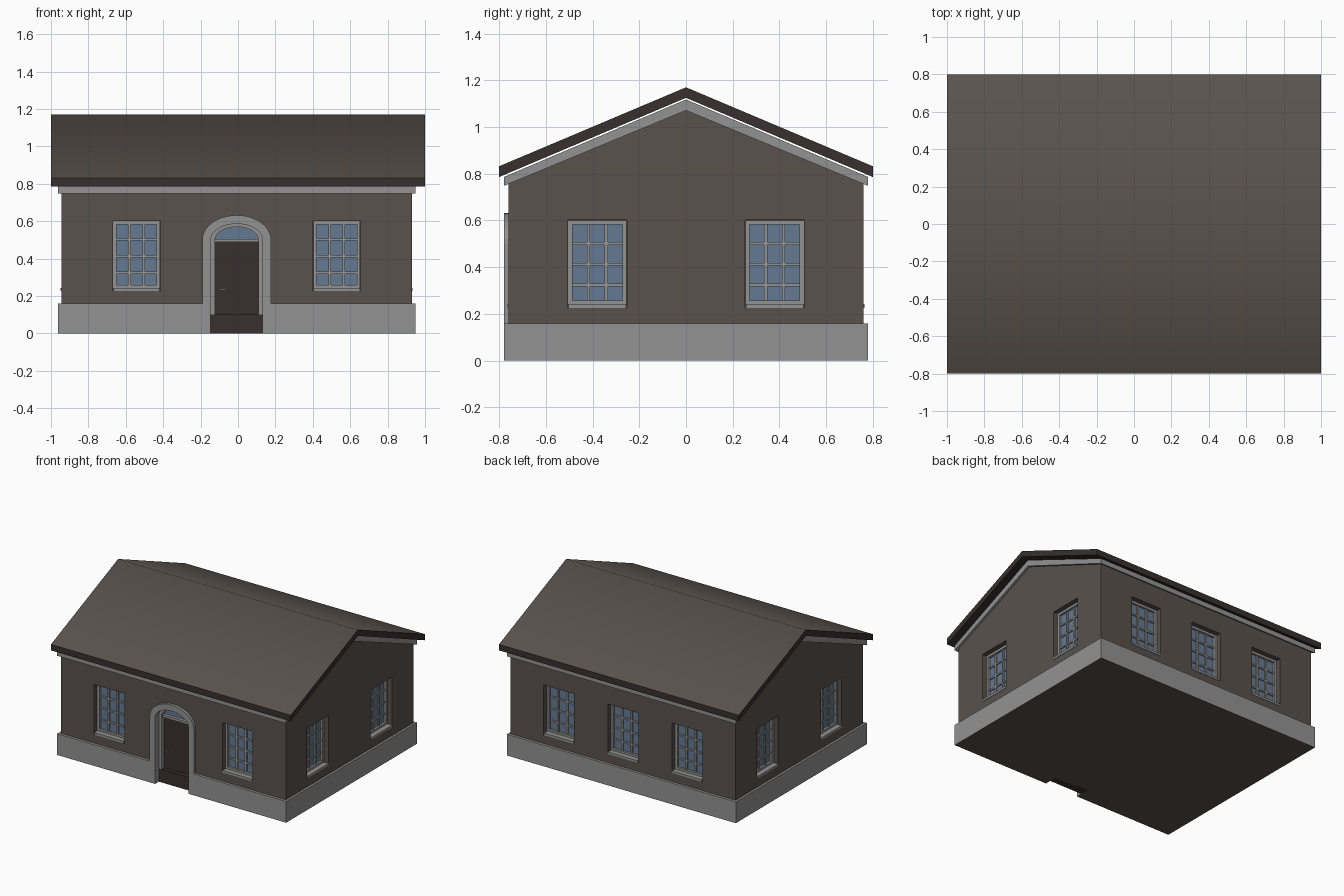
import bpy, bmesh, math
from mathutils import Matrix, Vector

if "Cube" in bpy.data.objects:
    bpy.data.objects.remove(bpy.data.objects["Cube"])


def colour(name, rgb):
    m = bpy.data.materials.new(name)
    m.diffuse_color = (*rgb, 1)
    m.use_nodes = True
    m.node_tree.nodes["Principled BSDF"].inputs["Base Color"].default_value = m.diffuse_color
    return m


WALL = colour("brown_wall", (0.10, 0.083, 0.073))
ROOF = colour("brown_roof", (0.105, 0.085, 0.073))
DARK = colour("dark_wood", (0.040, 0.028, 0.030))
STONE = colour("grey_stone", (0.29, 0.29, 0.29))
GLASS = colour("blue_glass", (0.13, 0.195, 0.29))

CX = -0.007                    # centre line of the house body
WX, WY = 0.938, 0.76           # wall half sizes
PX, PY = 0.955, 0.78           # plinth and cornice half sizes


def finish(name, bm, mats):
    bmesh.ops.recalc_face_normals(bm, faces=bm.faces)
    me = bpy.data.meshes.new(name)
    bm.to_mesh(me)
    bm.free()
    for m in mats:
        me.materials.append(m)
    ob = bpy.data.objects.new(name, me)
    bpy.context.collection.objects.link(ob)
    return ob


def add_prism(bm, pts, axis, a, b):
    """Extrude a 2D profile along an axis from a to b."""
    put = {"x": lambda p, t: (t, p[0], p[1]),
           "y": lambda p, t: (p[0], t, p[1]),
           "z": lambda p, t: (p[0], p[1], t)}[axis]
    f = bm.faces.new([bm.verts.new(put(p, a)) for p in pts])
    ext = bmesh.ops.extrude_face_region(bm, geom=[f])["geom"]
    d = Vector(put((0, 0), b - a))
    bmesh.ops.translate(bm, vec=d, verts=[v for v in ext if isinstance(v, bmesh.types.BMVert)])


def add_box(bm, x0, x1, y0, y1, z0, z1, mat=0, matrix=Matrix()):
    size = Matrix.Diagonal((x1 - x0, y1 - y0, z1 - z0, 1))
    mid = Matrix.Translation(((x0 + x1) / 2, (y0 + y1) / 2, (z0 + z1) / 2))
    vs = bmesh.ops.create_cube(bm, size=1, matrix=matrix @ mid @ size)["verts"]
    for f in {f for v in vs for f in v.link_faces}:
        f.material_index = mat


def prism(name, pts, axis, a, b, mat):
    bm = bmesh.new()
    add_prism(bm, pts, axis, a, b)
    return finish(name, bm, [mat])


def box(name, x0, x1, y0, y1, z0, z1, mat):
    bm = bmesh.new()
    add_box(bm, x0, x1, y0, y1, z0, z1)
    return finish(name, bm, [mat])


def chevron(half, eave, apex, drop_eave, drop_apex):
    return [(-half, eave), (0, apex), (half, eave),
            (half, drop_eave), (0, drop_apex), (-half, drop_eave)]


def arch(hw, z0, spring, top, n=20):
    pts = [(CX + hw, z0)]
    for i in range(n + 1):
        t = math.pi * i / n
        pts.append((CX + hw * math.cos(t), spring + (top - spring) * math.sin(t)))
    return pts + [(CX - hw, z0)]


# Window placements: local -y looks out of the wall
spots = [((CX + x, -WY, 0), 0) for x in (-0.535, 0.535)]
spots += [((CX + x, WY, 0), math.pi) for x in (-0.535, 0, 0.535)]
for y in (-0.379, 0.379):
    spots += [((CX + WX, y, 0), math.pi / 2), ((CX - WX, y, 0), -math.pi / 2)]
frames = [Matrix.Translation(p) @ Matrix.Rotation(r, 4, "Z") for p, r in spots]

# Walls with window and door openings
walls = prism("walls", [(-WY, 0.1), (-WY, 0.765), (0, 1.085), (WY, 0.765), (WY, 0.1)],
              "x", CX - WX, CX + WX, WALL)
bm = bmesh.new()
for m in frames:
    add_box(bm, -0.127, 0.127, -0.05, 0.065, 0.226, 0.602, 0, m)
add_prism(bm, arch(0.16, 0.05, 0.5, 0.607), "y", -0.85, -0.66)
cutter = finish("opening_cutter", bm, [WALL])
cutter.hide_render = True
mod = walls.modifiers.new("openings", "BOOLEAN")
mod.operation, mod.solver, mod.object = "DIFFERENCE", "EXACT", cutter
bpy.context.view_layer.objects.active = walls
bpy.ops.object.modifier_apply(modifier=mod.name)
bpy.data.objects.remove(cutter)

# Windows: frame, glazing bars, sill and glass
for i, m in enumerate(frames):
    bm = bmesh.new()
    add_box(bm, -0.125, 0.125, 0.052, 0.06, 0.235, 0.6, 1, m)
    for s in (-1, 1):
        a, b = sorted((s * 0.125, s * 0.107))
        add_box(bm, a, b, 0.035, 0.06, 0.24, 0.6, 0, m)
        add_box(bm, s * 0.038 - 0.007, s * 0.038 + 0.007, 0.042, 0.06, 0.24, 0.59, 0, m)
    for z in (0.249, 0.591):
        add_box(bm, -0.107, 0.107, 0.035, 0.06, z - 0.009, z + 0.009, 0, m)
    for z in (0.324, 0.413, 0.502):
        add_box(bm, -0.107, 0.107, 0.043, 0.06, z - 0.006, z + 0.006, 0, m)
    add_box(bm, -0.123, 0.123, -0.003, 0.06, 0.226, 0.242, 0, m)
    finish(f"window_{i + 1}", bm, [STONE, GLASS])

# Plinth with a notch for the doorway, brown underneath
x0, x1, d = CX - PX, CX + PX, 0.139
plinth = prism("plinth", [(x0, -PY), (CX - d, -PY), (CX - d, -0.68), (CX + d, -0.68),
                          (CX + d, -PY), (x1, -PY), (x1, PY), (x0, PY)], "z", 0, 0.16, STONE)
plinth.data.materials.append(WALL)
for f in plinth.data.polygons:
    f.material_index = 1 if f.normal.z < -0.5 else 0

# Cornice under the roof
prism("cornice", chevron(PY, 0.786, 1.118, 0.748, 1.071), "x", x0, x1, STONE)

# Roof slab: brown slopes, dark edges and underside
roof = prism("roof", chevron(0.8, 0.832, 1.17, 0.786, 1.125), "x", -1, 1, DARK)
roof.data.materials.append(ROOF)
for f in roof.data.polygons:
    f.material_index = 1 if f.normal.z > 0.5 else 0
bpy.ops.object.select_all(action="DESELECT")
roof.select_set(True)
bpy.context.view_layer.objects.active = roof
bpy.ops.object.shade_smooth_by_angle(angle=math.radians(50))


# Doorway surround and inner door frame
def ring(name, outer, inner, y0, y1):
    return prism(name, outer + inner[::-1], "y", y0, y1, STONE)


ring("door_surround", arch(0.184, 0.155, 0.5, 0.632), arch(0.139, 0.155, 0.5, 0.586),
     -0.78, -0.67)
ring("door_frame", arch(0.139, 0.1, 0.5, 0.586), arch(0.116, 0.1, 0.5, 0.57), -0.735, -0.67)

# Door, threshold, transom, fanlight and handle
box("threshold", CX - d, CX + d, -0.735, -0.66, 0, 0.1, DARK)
box("door", CX - 0.116, CX + 0.116, -0.705, -0.67, 0.1, 0.49, DARK)
box("transom", CX - 0.116, CX + 0.116, -0.725, -0.67, 0.488, 0.506, STONE)
prism("fanlight", arch(0.118, 0.5, 0.5, 0.572)[1:-1], "y", -0.70, -0.692, GLASS)
bm = bmesh.new()
add_box(bm, -0.102, -0.064, -0.728, -0.72, 0.23, 0.238)
add_box(bm, -0.102, -0.094, -0.722, -0.704, 0.23, 0.238)
finish("door_handle", bm, [STONE])
